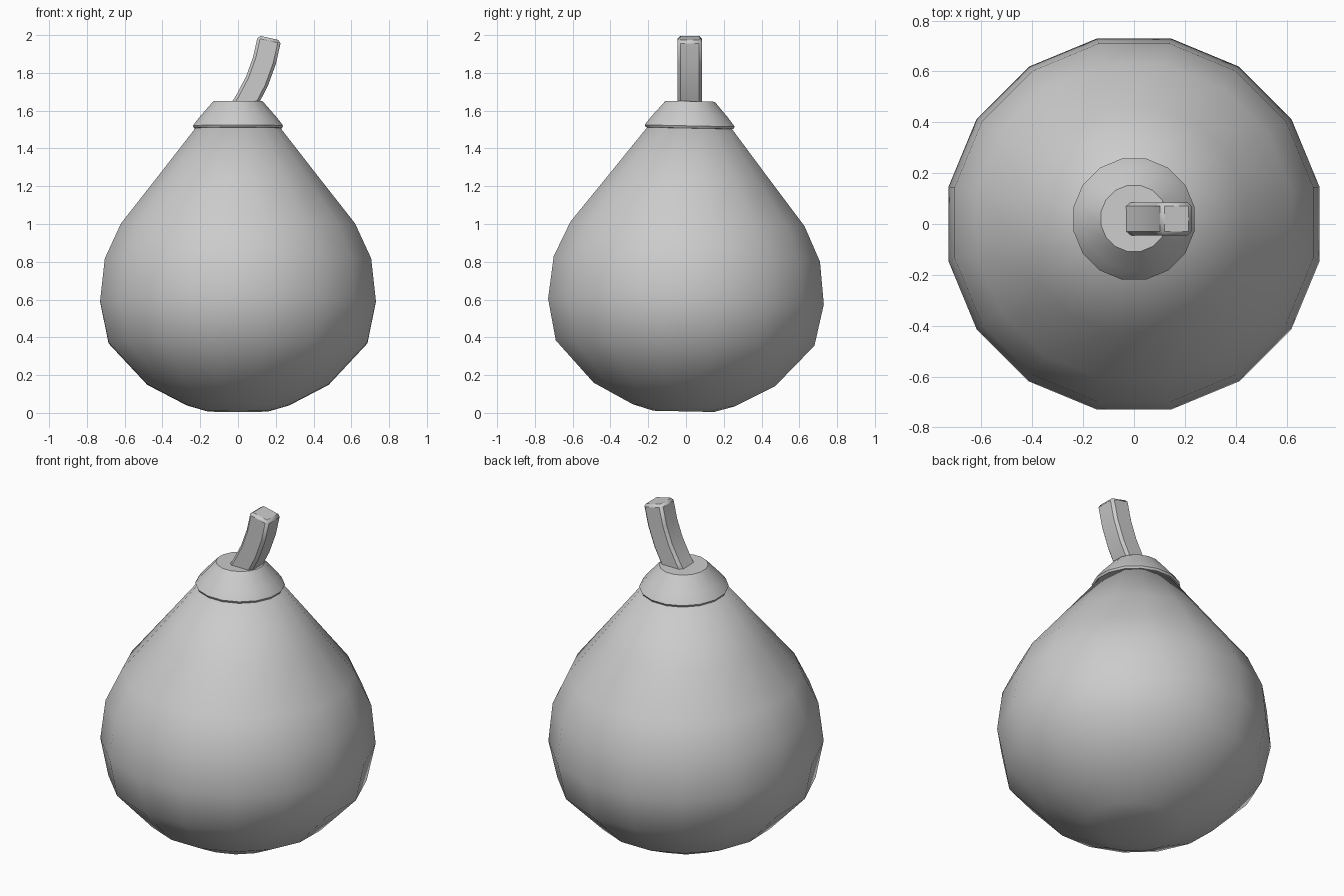
import bpy, bmesh, math
from mathutils import Matrix, Vector

cube = bpy.data.objects.get("Cube")
if cube:
    bpy.data.objects.remove(cube)

SIDES = 16
PIVOT = Vector((0, 0, 0.6))
TILT = (Matrix.Translation(PIVOT) @ Matrix.Rotation(math.radians(-1.2), 4, "X")
        @ Matrix.Translation(-PIVOT))

grey = bpy.data.materials.new("plain_grey")
grey.use_nodes = True
colour = (0.6, 0.6, 0.6, 1)
grey.diffuse_color = colour
grey.node_tree.nodes["Principled BSDF"].inputs["Base Color"].default_value = colour


def finish(name, bm, angle):
    """Turn a bmesh into a smooth shaded object."""
    bmesh.ops.recalc_face_normals(bm, faces=bm.faces)
    mesh = bpy.data.meshes.new(name)
    bm.to_mesh(mesh)
    bm.free()
    mesh.materials.append(grey)
    obj = bpy.data.objects.new(name, mesh)
    bpy.context.collection.objects.link(obj)
    bpy.ops.object.select_all(action="DESELECT")
    obj.select_set(True)
    bpy.context.view_layer.objects.active = obj
    bpy.ops.object.shade_smooth_by_angle(angle=math.radians(angle))
    return obj


def loft(bm, rings):
    """Bridge successive vertex loops and close both ends."""
    for a, b in zip(rings, rings[1:]):
        n = len(a)
        for i in range(n):
            j = (i + 1) % n
            bm.faces.new((a[i], a[j], b[j], b[i]))
    bm.faces.new(rings[0][::-1])
    bm.faces.new(rings[-1])


def lathe(name, profile, angle):
    """Revolve half-widths and heights, flat sides facing the axes."""
    bm = bmesh.new()
    rings = []
    for half_width, z in profile:
        r = half_width / math.cos(math.pi / SIDES)
        turns = [(i + 0.5) * math.tau / SIDES for i in range(SIDES)]
        rings.append([bm.verts.new(TILT @ Vector((r * math.cos(t), r * math.sin(t), z)))
                      for t in turns])
    loft(bm, rings)
    return finish(name, bm, angle)


# Pear-shaped body
lathe("body", [(0.16, 0.008), (0.27, 0.04), (0.48, 0.15), (0.685, 0.37),
               (0.73, 0.59), (0.705, 0.815), (0.62, 1.0), (0.44, 1.23),
               (0.215, 1.52)], 60)

# Flared cap with a thin rim
lathe("cap", [(0.2, 1.505), (0.232, 1.508), (0.238, 1.52), (0.23, 1.532),
              (0.2, 1.57), (0.13, 1.65)], 35)

# Curved square stem, swept along a path in the xz plane
path = [Vector(p) for p in ((0.0, 0.02, 1.58), (0.045, 0.02, 1.65), (0.1, 0.02, 1.755),
                            (0.14, 0.02, 1.865), (0.167, 0.02, 1.985))]
bm = bmesh.new()
rings = []
for i, p in enumerate(path):
    along = (path[min(i + 1, len(path) - 1)] - path[max(i - 1, 0)]).normalized()
    side = Vector((along.z, 0, -along.x))
    rings.append([bm.verts.new(p + side * 0.063 * u + Vector((0, 0.065 * v, 0)))
                  for u, v in ((-1, -1), (1, -1), (1, 1), (-1, 1))])
loft(bm, rings)
stem = finish("stem", bm, 30)
bevel = stem.modifiers.new("bevelled_edges", "BEVEL")
bevel.width = 0.015
bevel.segments = 1
bevel.limit_method = "ANGLE"
bevel.angle_limit = math.radians(40)
